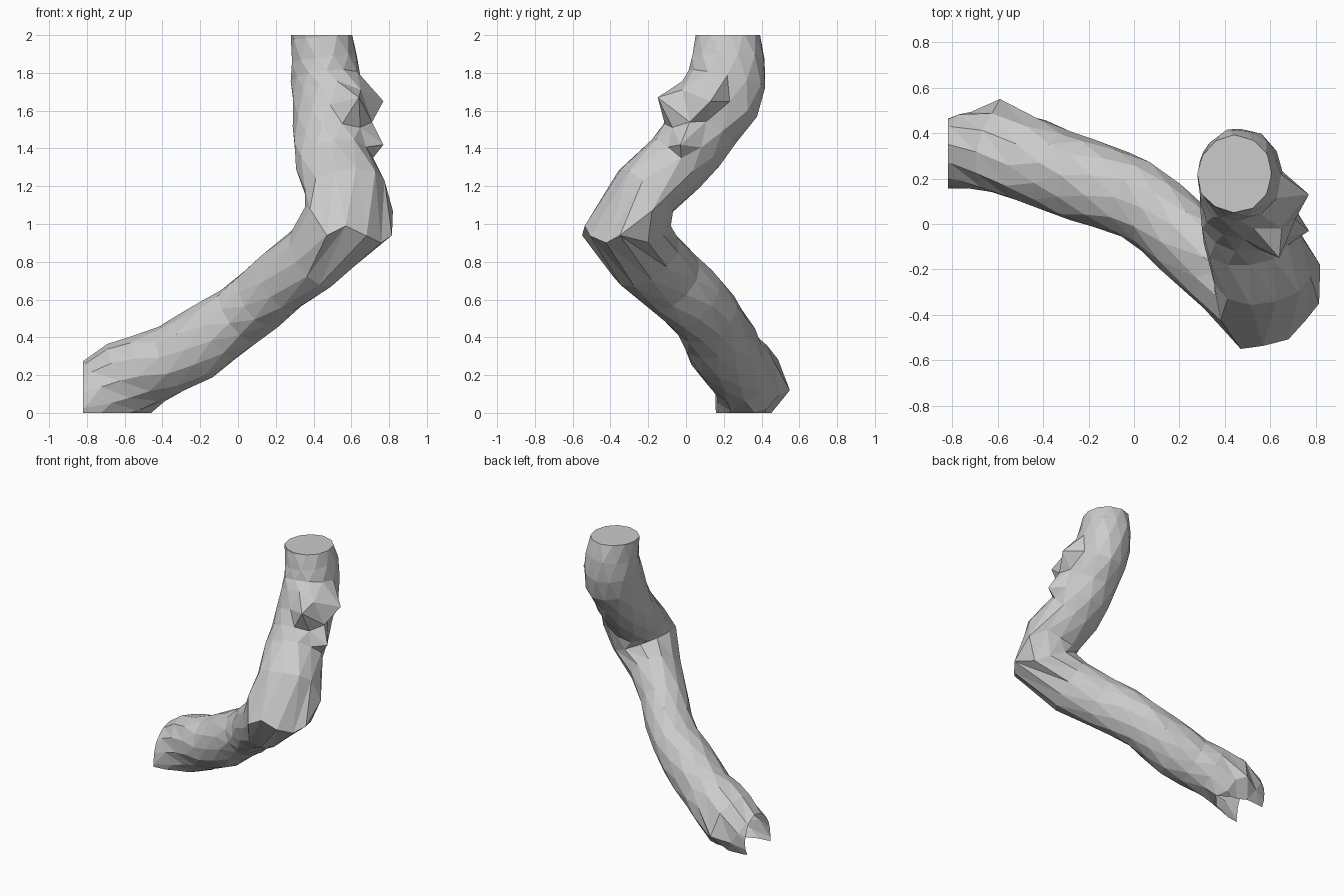
import bpy, bmesh, math, random
from mathutils import Vector

if "Cube" in bpy.data.objects:
    bpy.data.objects.remove(bpy.data.objects["Cube"])

random.seed(4)
SIDES = 12

# centreline stations: centre x, y, z, then radius along x and across
PATH = [
    (-1.02, .28, -.10, .16, .14), (-.84, .30, .03, .16, .14),
    (-.72, .325, .11, .19, .165), (-.60, .325, .18, .205, .185),
    (-.47, .285, .235, .195, .185), (-.35, .235, .285, .18, .18),
    (-.23, .195, .35, .18, .19), (-.11, .15, .435, .18, .18),
    (.01, .105, .515, .165, .18), (.12, .03, .605, .16, .185),
    (.23, -.075, .695, .16, .185), (.40, -.21, .825, .17, .20),
    (.57, -.31, .99, .235, .22), (.57, -.21, 1.18, .215, .18),
    (.51, -.055, 1.32, .20, .18), (.50, .03, 1.42, .20, .185),
    (.487, .10, 1.53, .19, .195), (.477, .175, 1.66, .185, .22),
    (.467, .215, 1.77, .182, .205), (.457, .225, 1.88, .175, .19),
    (.44, .22, 2.00, .160, .165), (.43, .21, 2.12, .155, .15),
]

# corners that stick out of the tube: elbow, side knobs, foot
KNOBS = [
    (.47, -.55, .94), (.815, -.35, .94), (.82, -.18, 1.07),
    (.64, -.15, 1.67), (.77, .13, 1.65), (.77, -.03, 1.42),
    (.71, .02, 1.54), (.65, -.02, 1.71), (-.59, .55, .12), (-.46, .36, .0),
]

bm = bmesh.new()
centres = [Vector(p[:3]) for p in PATH]
rings = []

# cross-section rings square to the centreline
for i, p in enumerate(PATH):
    t = (centres[min(i + 1, len(PATH) - 1)] - centres[max(i - 1, 0)]).normalized()
    u = Vector((1, 0, 0))
    u = (u - t * u.dot(t)).normalized()
    v = t.cross(u)
    ring = []
    for k in range(SIDES):
        a = math.tau * (k + .5 * (i % 2)) / SIDES
        s = 1.02 + random.uniform(-.03, .03)
        ring.append(bm.verts.new(
            centres[i] + u * (p[3] * s * math.cos(a)) + v * (p[4] * s * math.sin(a))))
    rings.append(ring)

# triangulated skin between staggered rings
for i in range(len(rings) - 1):
    a, b = rings[i], rings[i + 1]
    for k in range(SIDES):
        n = (k + 1) % SIDES
        if i % 2 == 0:
            bm.faces.new((a[k], a[n], b[k]))
            bm.faces.new((a[n], b[n], b[k]))
        else:
            bm.faces.new((a[k], a[n], b[n]))
            bm.faces.new((a[k], b[n], b[k]))

# pull the nearest free corner out to each knob
used = set()
for knob in KNOBS:
    target = Vector(knob)
    vert = min((w for w in bm.verts if w not in used),
               key=lambda w: (w.co - target).length)
    vert.co = target
    used.add(vert)


def trim(point, normal):
    """Cut off everything on the normal side of a plane."""
    geom = bm.verts[:] + bm.edges[:] + bm.faces[:]
    res = bmesh.ops.bisect_plane(bm, geom=geom, plane_co=point, plane_no=normal,
                                 clear_outer=True)
    return [e for e in res["geom_cut"] if isinstance(e, bmesh.types.BMEdge)]


# open lower end, closed flat upper end
trim((0, 0, 0), (0, 0, -1))
trim((-.82, 0, 0), (-1, 0, 0))
rim = trim((0, 0, 2), (0, 0, 1))
bmesh.ops.contextual_create(bm, geom=rim)
bmesh.ops.recalc_face_normals(bm, faces=bm.faces[:])

mesh = bpy.data.meshes.new("bent_tube")
bm.to_mesh(mesh)
bm.free()
tube = bpy.data.objects.new("bent_tube", mesh)
bpy.context.collection.objects.link(tube)
